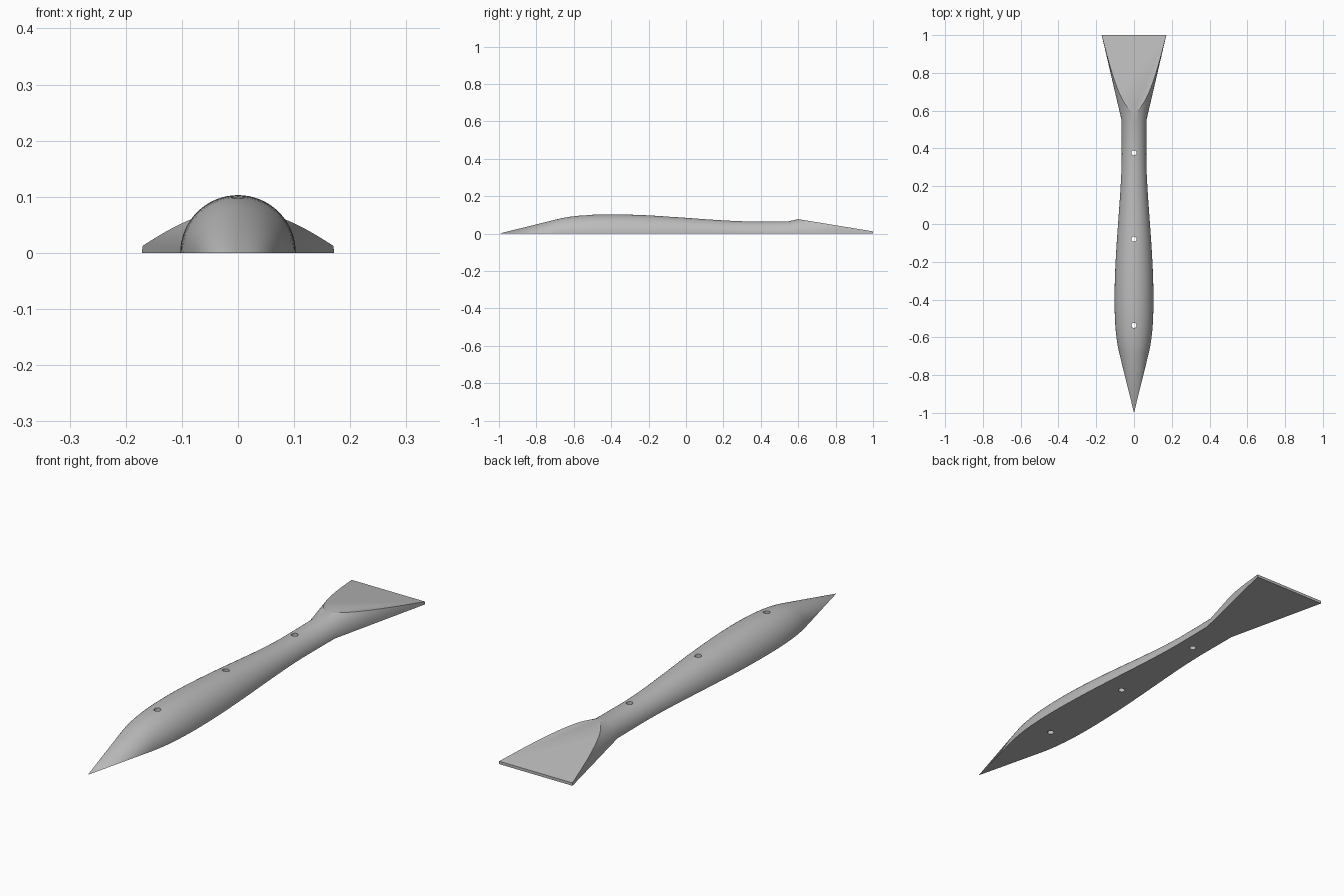
import bpy
import bmesh
import math
from mathutils import Vector
from mathutils.geometry import interpolate_bezier

if "Cube" in bpy.data.objects:
    bpy.data.objects.remove(bpy.data.objects["Cube"])

grey = bpy.data.materials.new("plain grey")
grey.use_nodes = True
colour = (0.5, 0.5, 0.5, 1)
grey.diffuse_color = colour
grey.node_tree.nodes["Principled BSDF"].inputs["Base Color"].default_value = colour

# Handle profile as (y, radius): straight nose, swelling grip, flared tail
nose, shoulder, belly = Vector((-1, 0)), Vector((-0.68, 0.079)), Vector((-0.4, 0.103))
neck, flare, end = Vector((0.37, 0.065)), Vector((0.55, 0.066)), Vector((1, 0.171))
profile = [nose]
profile += interpolate_bezier(shoulder, Vector((-0.6, 0.098)), Vector((-0.5, 0.103)), belly, 10)
profile += interpolate_bezier(belly, Vector((-0.12, 0.103)), Vector((0.15, 0.065)), neck, 20)[1:]
profile += [flare, end]

# Half-round body, flat underneath
SIDES = 32
bm = bmesh.new()
rings = []
for y, r in profile[1:]:
    angles = [math.pi * i / SIDES for i in range(SIDES + 1)]
    rings.append([bm.verts.new((r * math.cos(a), y, r * math.sin(a))) for a in angles])
tip = bm.verts.new((0, nose.x, 0))
for a, b in zip(rings, rings[1:]):
    for i in range(SIDES):
        bm.faces.new((a[i], a[i + 1], b[i + 1], b[i]))
for i in range(SIDES):
    bm.faces.new((tip, rings[0][i + 1], rings[0][i]))
bm.faces.new(rings[-1])
bm.faces.new([tip] + [r[0] for r in rings] + [r[-1] for r in reversed(rings)])

# Sloped blade face sliced across the top of the tail
cut_start, cut_end = Vector((0, 0.6, 0.0775)), Vector((0, 1, 0.012))
normal = (cut_end - cut_start).cross(Vector((-1, 0, 0)))
if normal.z < 0:
    normal.negate()
cut = bmesh.ops.bisect_plane(bm, geom=bm.verts[:] + bm.edges[:] + bm.faces[:],
                             plane_co=cut_start, plane_no=normal, clear_outer=True)
edges = [e for e in bm.edges if e.is_boundary]
bmesh.ops.holes_fill(bm, edges=edges, sides=0)
bmesh.ops.recalc_face_normals(bm, faces=bm.faces[:])
mesh = bpy.data.meshes.new("handle_body")
bm.to_mesh(mesh)
bm.free()
mesh.materials.append(grey)
body = bpy.data.objects.new("handle_body", mesh)
bpy.context.collection.objects.link(body)

# Three screw holes drilled right through
for y in (-0.537, -0.08, 0.377):
    bpy.ops.mesh.primitive_cylinder_add(vertices=24, radius=0.0135, depth=0.4, location=(0, y, 0.05))
    cutter = bpy.context.object
    cutter.name = "screw_hole_cutter"
    cutter.data.materials.append(grey)
    cutter.hide_render = True
    cutter.hide_set(True)
    hole = body.modifiers.new("screw_hole", 'BOOLEAN')
    hole.operation = 'DIFFERENCE'
    hole.solver = 'EXACT'
    hole.object = cutter

# Apply the holes, then shade smooth with crisp rims
bpy.ops.object.select_all(action='DESELECT')
bpy.context.view_layer.objects.active = body
body.select_set(True)
for name in [m.name for m in body.modifiers]:
    bpy.ops.object.modifier_apply(modifier=name)
bpy.ops.object.shade_smooth_by_angle(angle=math.radians(25))
for obj in [o for o in bpy.data.objects if o.name.startswith("screw_hole_cutter")]:
    bpy.data.objects.remove(obj)
